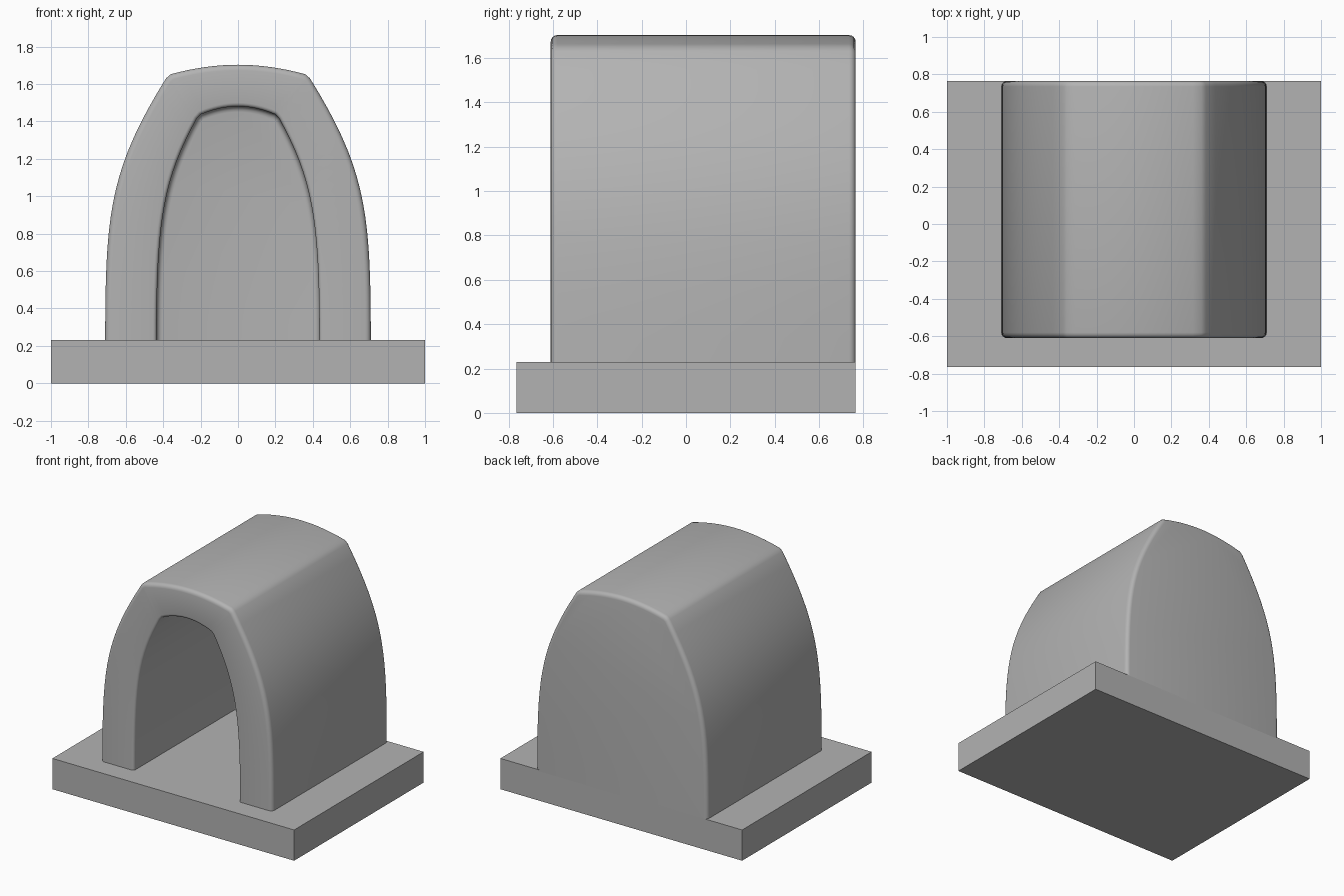
import bpy, bmesh, math
from mathutils import Vector
from mathutils.geometry import interpolate_bezier

cube = bpy.data.objects.get("Cube")
if cube:
    bpy.data.objects.remove(cube, do_unlink=True)

BASE_TOP = 0.23
FRONT, BACK, INNER_BACK = -0.61, 0.765, 0.6

grey = bpy.data.materials.new("plain grey")
grey.use_nodes = True
colour = (0.45, 0.45, 0.45, 1)
grey.diffuse_color = colour
grey.node_tree.nodes["Principled BSDF"].inputs["Base Color"].default_value = colour


def finish(name, bm):
    bmesh.ops.recalc_face_normals(bm, faces=bm.faces)
    mesh = bpy.data.meshes.new(name)
    bm.to_mesh(mesh)
    bm.free()
    obj = bpy.data.objects.new(name, mesh)
    bpy.context.collection.objects.link(obj)
    mesh.materials.append(grey)
    return obj


def arch(side, crown):
    """Full arch outline, right foot to left foot, from two half curves."""
    half = []
    for curve, count in ((side, 18), (crown, 9)):
        half += interpolate_bezier(*[Vector((x, z, 0)) for x, z in curve], count)
    return half + [Vector((-p.x, p.y, 0)) for p in reversed(half[:-1])]


def ring(bm, outline, y, offset):
    """One cross-section, grown outwards by offset."""
    verts = []
    last = len(outline) - 1
    for i, p in enumerate(outline):
        t = (outline[min(i + 1, last)] - outline[max(i - 1, 0)]).normalized()
        if i in (0, last):
            t = Vector((0, 1 if i == 0 else -1, 0))
        verts.append(bm.verts.new((p.x + t.y * offset, y, p.y - t.x * offset)))
    return verts


def rounded(outline, y, radius, y_dir, side, start, end):
    """Quarter-round sections: (outline, y, offset)."""
    out = []
    for i in range(5):
        a = math.radians(start + (end - start) * i / 4)
        out.append((outline, y + y_dir * radius * (1 - math.sin(a)),
                    side * radius * (1 - math.cos(a))))
    return out


# Base slab
bm = bmesh.new()
bmesh.ops.create_cube(bm, size=1)
for v in bm.verts:
    v.co = (v.co.x * 2, v.co.y * 1.53, (v.co.z + 0.5) * BASE_TOP)
finish("base_slab", bm)

# Arched shell: closed back, open front, hollow inside
foot = BASE_TOP - 0.01
outer = arch([(0.71, foot), (0.71, 0.9), (0.69, 1.14), (0.385, 1.63)],
             [(0.36, 1.652), (0.24, 1.685), (0.12, 1.703), (0, 1.703)])
inner = arch([(0.435, foot), (0.435, 0.85), (0.405, 1.08), (0.22, 1.415)],
             [(0.2, 1.437), (0.13, 1.465), (0.07, 1.48), (0, 1.48)])

sections = rounded(outer, BACK, 0.03, -1, -1, 90, 0)
sections += rounded(outer, FRONT, 0.03, 1, -1, 0, 90)
sections += rounded(inner, FRONT, 0.02, 1, 1, 90, 0)
sections += rounded(inner, INNER_BACK, 0.03, -1, -1, 0, 90)

bm = bmesh.new()
rings = [ring(bm, *s) for s in sections]
for a, b in zip(rings, rings[1:]):
    for i in range(len(a) - 1):
        bm.faces.new((a[i], a[i + 1], b[i + 1], b[i]))
bm.faces.new(rings[0])
bm.faces.new(rings[-1])
shell = finish("arched_shell", bm)

bpy.ops.object.select_all(action="DESELECT")
shell.select_set(True)
bpy.context.view_layer.objects.active = shell
bpy.ops.object.shade_smooth_by_angle(angle=math.radians(35))
